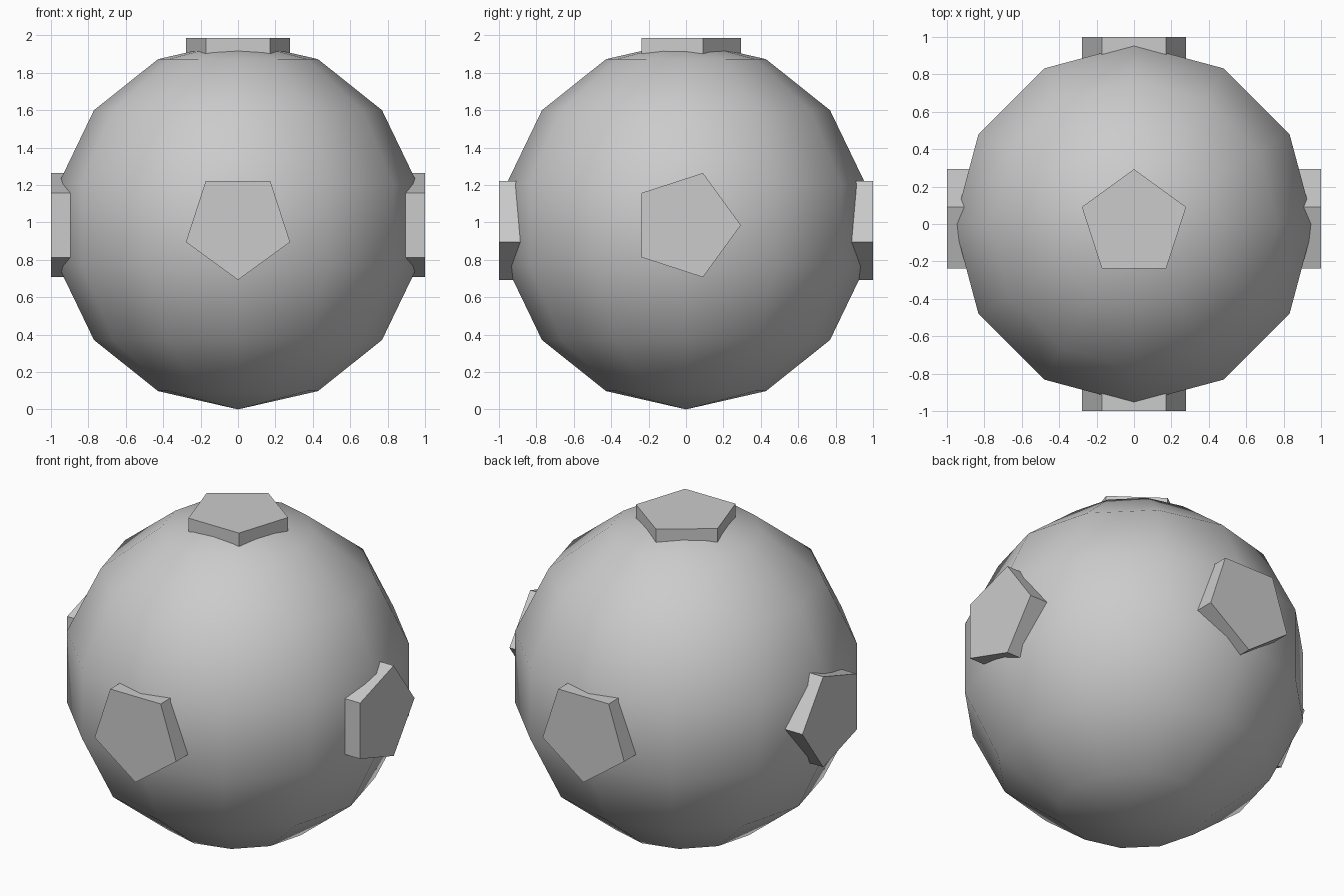
import bpy, bmesh, math
from mathutils import Matrix, Vector

if "Cube" in bpy.data.objects:
    bpy.data.objects.remove(bpy.data.objects["Cube"])

CENTRE = Vector((0, 0, 0.985))

grey = bpy.data.materials.new("plain grey")
grey.diffuse_color = (0.6, 0.6, 0.6, 1)
grey.use_nodes = True
grey.node_tree.nodes["Principled BSDF"].inputs["Base Color"].default_value = grey.diffuse_color


def finish(bm, name, smooth):
    bmesh.ops.recalc_face_normals(bm, faces=bm.faces)
    for f in bm.faces:
        f.smooth = smooth
    mesh = bpy.data.meshes.new(name)
    bm.to_mesh(mesh)
    bm.free()
    mesh.materials.append(grey)
    obj = bpy.data.objects.new(name, mesh)
    obj.location = CENTRE
    bpy.context.collection.objects.link(obj)


# Ball body: coarse, smooth-shaded sphere
bm = bmesh.new()
bmesh.ops.create_uvsphere(bm, u_segments=12, v_segments=7, radius=0.985)
finish(bm, "ball", True)


# Raised pentagon plate: prism along an outward axis, one corner along "point"
def plate(name, outward, point, radius=0.293, inner=0.84, outer=1.0):
    out, tip = Vector(outward), Vector(point)
    side = out.cross(tip)
    bm = bmesh.new()
    rings = []
    for depth in (inner, outer):
        ring = []
        for i in range(5):
            a = math.tau * i / 5
            ring.append(bm.verts.new(
                out * depth + (tip * math.cos(a) + side * math.sin(a)) * radius))
        rings.append(ring)
        bm.faces.new(ring)
    for i in range(5):
        j = (i + 1) % 5
        bm.faces.new((rings[0][i], rings[0][j], rings[1][j], rings[1][i]))
    finish(bm, name, False)


plate("top_plate", (0, 0, 1), (0, 1, 0))
for s, x_name, y_name in ((-1, "left_plate", "front_plate"),
                          (1, "right_plate", "back_plate")):
    plate(x_name, (s, 0, 0), (0, 1, 0))
    plate(y_name, (0, s, 0), (0, 0, -1))
